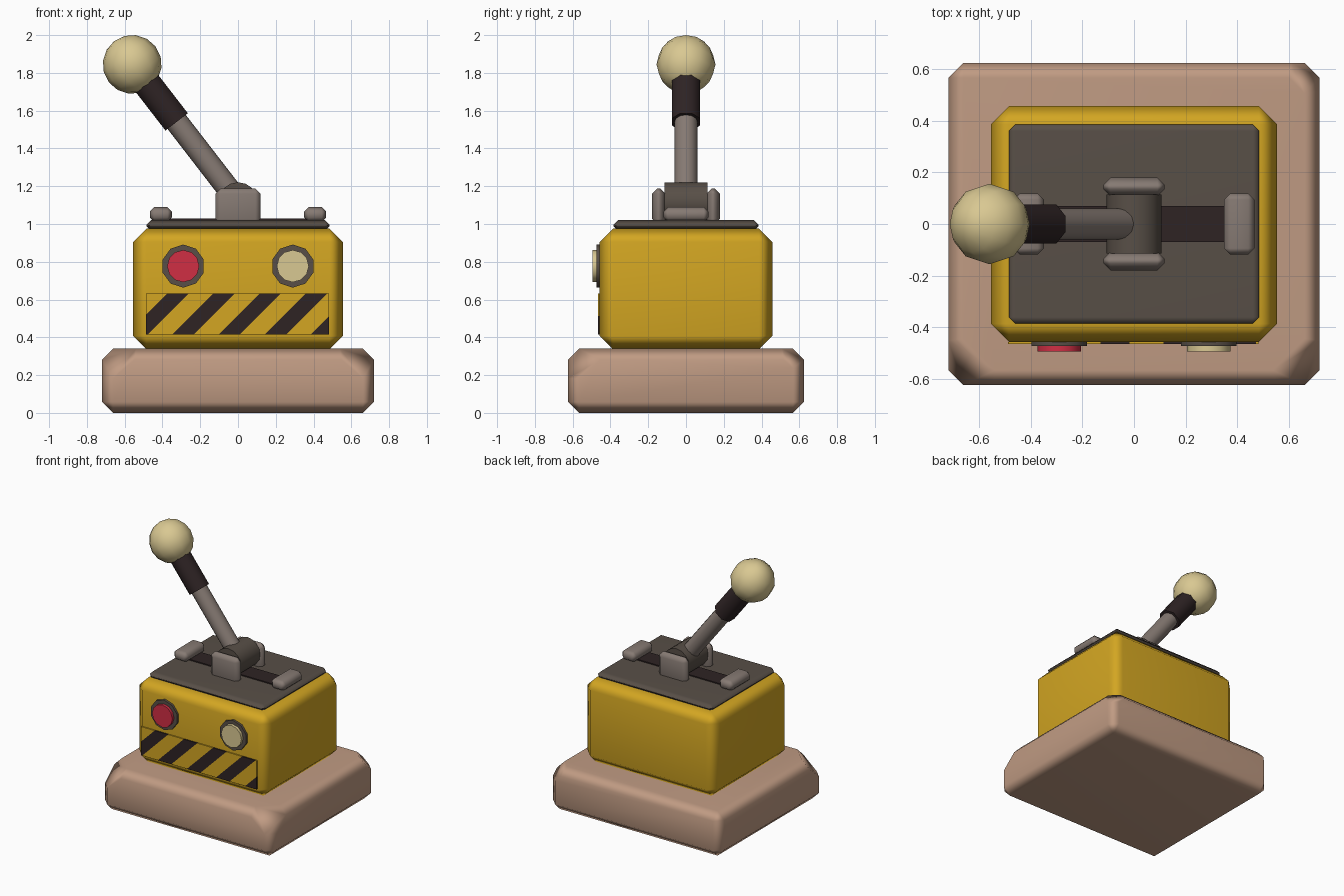
import bpy, bmesh, math
from mathutils import Vector, Matrix

if "Cube" in bpy.data.objects:
    bpy.data.objects.remove(bpy.data.objects["Cube"], do_unlink=True)


def material(name, r, g, b):
    """Flat material from display colour (0-255), stored as linear."""
    lin = [((c / 255 + 0.055) / 1.055) ** 2.4 for c in (r, g, b)] + [1]
    m = bpy.data.materials.new(name)
    m.use_nodes = True
    m.diffuse_color = lin
    m.node_tree.nodes["Principled BSDF"].inputs["Base Color"].default_value = lin
    return m


TAN = material("tan base", 192, 155, 131)
YELLOW = material("yellow paint", 211, 166, 34)
PLATE = material("dark grey metal", 88, 79, 71)
METAL = material("light grey metal", 134, 122, 115)
BLACK = material("near black", 46, 35, 36)
RED = material("red button", 208, 46, 68)
CREAM = material("cream", 217, 200, 146)


def finish(bm, name, mats, smooth=True):
    bmesh.ops.recalc_face_normals(bm, faces=bm.faces)
    me = bpy.data.meshes.new(name)
    bm.to_mesh(me)
    bm.free()
    ob = bpy.data.objects.new(name, me)
    bpy.context.collection.objects.link(ob)
    for m in mats:
        me.materials.append(m)
    if smooth:
        me.polygons.foreach_set("use_smooth", [True] * len(me.polygons))
        me.set_sharp_from_angle(angle=math.radians(50))
        mod = ob.modifiers.new("weighted normals", "WEIGHTED_NORMAL")
        mod.keep_sharp = True
    return ob


def box_mesh(x, y, z, bevel=0.0):
    """Box from three (low, high) ranges with chamfered edges."""
    bm = bmesh.new()
    bmesh.ops.create_cube(bm, size=1)
    for v in bm.verts:
        v.co = [(r[0] + r[1]) / 2 + c * (r[1] - r[0]) for r, c in zip((x, y, z), v.co)]
    if bevel:
        bmesh.ops.bevel(bm, geom=bm.edges[:], offset=bevel, segments=1,
                        profile=0.5, affect='EDGES')
    return bm


def box(name, mat, x, y, z, bevel=0.0):
    return finish(box_mesh(x, y, z, bevel), name, [mat], bevel > 0)


def rod(name, mat, start, end, radius, sides, turn=0.0):
    """Cylinder between two points."""
    a, b = Vector(start), Vector(end)
    d = b - a
    spin = Matrix.Rotation(turn, 4, 'Z')
    place = Matrix.Translation((a + b) / 2) @ d.to_track_quat('Z', 'X').to_matrix().to_4x4()
    bm = bmesh.new()
    bmesh.ops.create_cone(bm, cap_ends=True, segments=sides, radius1=radius,
                          radius2=radius, depth=d.length, matrix=place @ spin)
    return finish(bm, name, [mat])


# Base slab, with three top corners knocked off
bm = box_mesh((-0.72, 0.72), (-0.625, 0.625), (0, 0.34), 0.058)
for sx, sy, dist in ((1, -1, 1.497), (-1, -1, 1.497), (1, 1, 1.56)):
    normal = Vector((sx, sy, 1.15))
    cut = bmesh.ops.bisect_plane(bm, geom=bm.verts[:] + bm.edges[:] + bm.faces[:],
                                 plane_co=normal * dist / normal.length_squared,
                                 plane_no=normal, clear_outer=True)
    rim = [e for e in cut["geom_cut"] if isinstance(e, bmesh.types.BMEdge)]
    bmesh.ops.contextual_create(bm, geom=rim)
finish(bm, "base", [TAN])

# Housing, top plate and slot
box("housing", YELLOW, (-0.555, 0.555), (-0.457, 0.457), (0.338, 0.975), 0.07)
box("top_plate", PLATE, (-0.485, 0.485), (-0.385, 0.385), (0.965, 1.02), 0.024)
box("lever_slot", BLACK, (-0.37, 0.37), (-0.07, 0.07), (1.0, 1.028))

# End stops and pivot brackets
for side, s in (("right", -1), ("left", 1)):
    box(side + "_stop", METAL, sorted((s * 0.35, s * 0.467)), (-0.118, 0.118),
        (1.01, 1.09), 0.024)
for side, s in (("front", -1), ("back", 1)):
    box(side + "_bracket", METAL, (-0.118, 0.118), sorted((s * 0.108, s * 0.18)),
        (1.0, 1.187), 0.027)

# Lever assembly leaning to the right
pivot = Vector((0, 0, 1.12))
ball = Vector((-0.56, 0, 1.845))
rod("pivot_barrel", PLATE, (0, -0.115, 1.115), (0, 0.115, 1.115), 0.106, 16)
rod("lever_rod", METAL, pivot, pivot.lerp(ball, 0.65), 0.061, 12)
rod("lever_grip", BLACK, pivot.lerp(ball, 0.58), pivot.lerp(ball, 0.92), 0.081, 8,
    math.pi / 8)
bm = bmesh.new()
tilt = (ball - pivot).to_track_quat('Z', 'X').to_matrix().to_4x4()
bmesh.ops.create_uvsphere(bm, u_segments=12, v_segments=8, radius=0.156,
                          matrix=Matrix.Translation(ball) @ tilt)
finish(bm, "lever_knob", [CREAM])

# Front buttons in dark rings
for side, x, mat in (("right", -0.29, RED), ("left", 0.29, CREAM)):
    rod(side + "_button_ring", PLATE, (x, -0.44, 0.777), (x, -0.474, 0.777), 0.114, 10,
        math.pi / 10)
    rod(side + "_button", mat, (x, -0.44, 0.777), (x, -0.495, 0.777), 0.085, 12)

# Warning panel with diagonal stripes
START, PERIOD, WIDTH = -1.007, 0.2445, 0.113
bm = box_mesh((-0.488, 0.483), (-0.466, -0.457), (0.415, 0.633))
for i in range(6):
    for u in (START + i * PERIOD, START + i * PERIOD + WIDTH):
        bmesh.ops.bisect_plane(bm, geom=bm.verts[:] + bm.edges[:] + bm.faces[:],
                               plane_co=(u, 0, 0), plane_no=(1, 0, -1))
for f in bm.faces:
    c = f.calc_center_median()
    f.material_index = int((c.x - c.z - START) % PERIOD < WIDTH)
finish(bm, "warning_panel", [YELLOW, BLACK], False)
